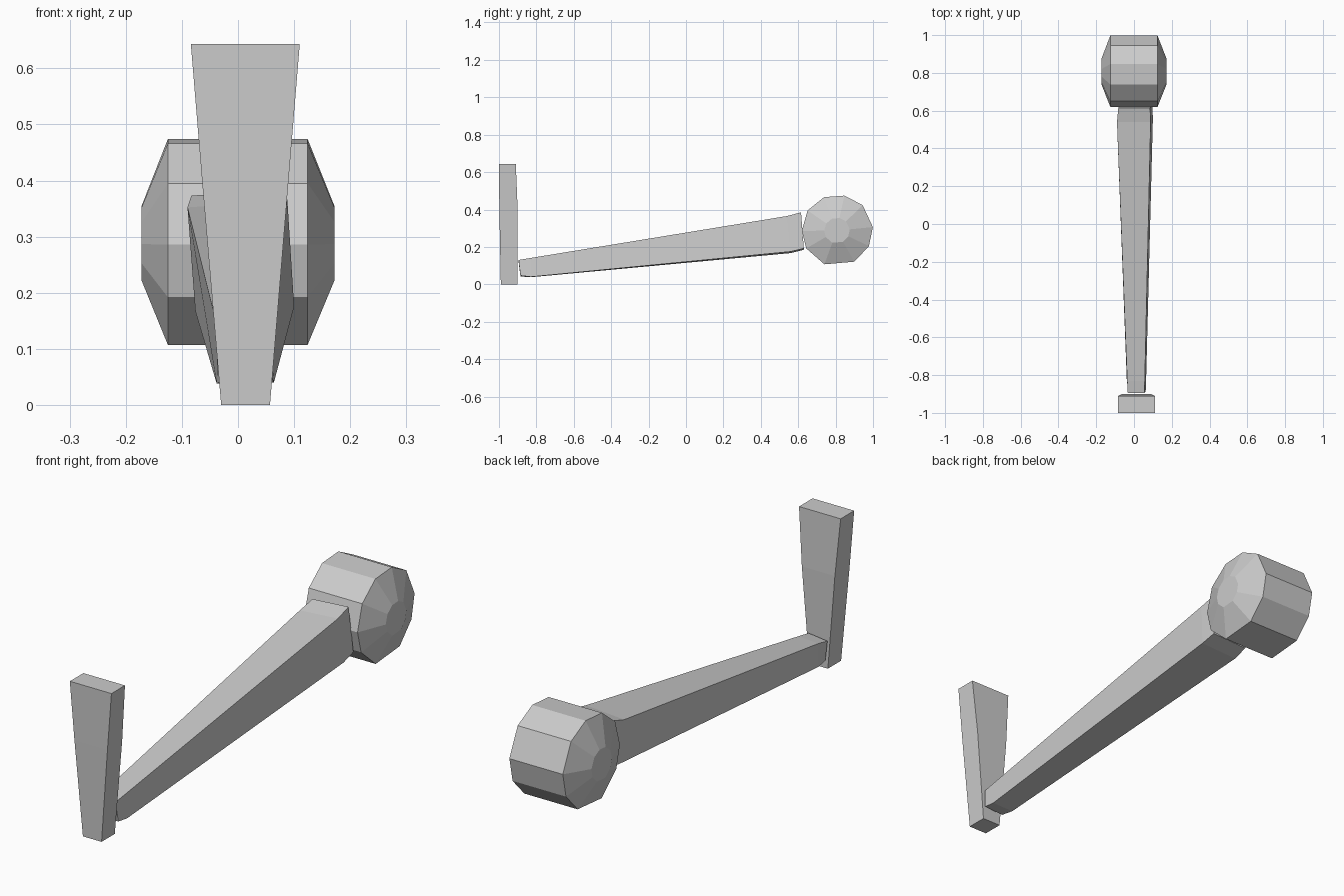
import bpy
import bmesh

if "Cube" in bpy.data.objects:
    bpy.data.objects.remove(bpy.data.objects["Cube"])


def loft(name, rings):
    """Bridge matching rings of points into a closed, flat-shaded solid."""
    bm = bmesh.new()
    loops = [[bm.verts.new(p) for p in ring] for ring in rings]
    n = len(loops[0])
    for a, b in zip(loops, loops[1:]):
        for i in range(n):
            j = (i + 1) % n
            bm.faces.new((a[i], a[j], b[j], b[i]))
    bm.faces.new(loops[0])
    bm.faces.new(loops[-1])
    bmesh.ops.recalc_face_normals(bm, faces=bm.faces)
    mesh = bpy.data.meshes.new(name)
    bm.to_mesh(mesh)
    bm.free()
    obj = bpy.data.objects.new(name, mesh)
    bpy.context.collection.objects.link(obj)
    return obj


# Upright tapered plate: height, left, right, front, back
plate = [(0.0, -0.03, 0.057, -0.99, -0.902),
         (0.40, -0.064, 0.09, -0.998, -0.9),
         (0.643, -0.084, 0.11, -1.0, -0.91)]
loft("upright_plate", [[(l, f, z), (r, f, z), (r, b, z), (l, b, z)]
                       for z, l, r, f, b in plate])

# Long tapered arm: y at top, y at bottom, then (x, z) corners from top left
arm = [(-0.895, -0.885, (-0.033, 0.12), (0.055, 0.13), (0.062, 0.047), (-0.03, 0.042)),
       (-0.83, -0.83, (-0.036, 0.135), (0.057, 0.141), (0.064, 0.04), (-0.038, 0.038)),
       (0.54, 0.56, (-0.09, 0.352), (0.088, 0.365), (0.1, 0.175), (-0.076, 0.167)),
       (0.615, 0.63, (-0.083, 0.373), (0.085, 0.385), (0.097, 0.192), (-0.073, 0.185))]
loft("arm", [[(x, y, z) for (x, z), y in zip(corners, (yt, yt, yb, yb))]
             for yt, yb, *corners in arm])

# Ten-sided end drum with tapered caps, axis along x
outline = [(0.738, 0.466), (0.847, 0.474), (0.944, 0.424), (0.999, 0.306),
           (0.978, 0.204), (0.9, 0.121), (0.74, 0.107), (0.643, 0.192),
           (0.619, 0.286), (0.65, 0.395)]
cy, cz = 0.806, 0.287
loft("end_drum", [[(x, cy + (y - cy) * s, cz + (z - cz) * s) for y, z in outline]
                  for x, s in ((-0.172, 0.36), (-0.125, 1), (0.124, 1), (0.172, 0.36))])
